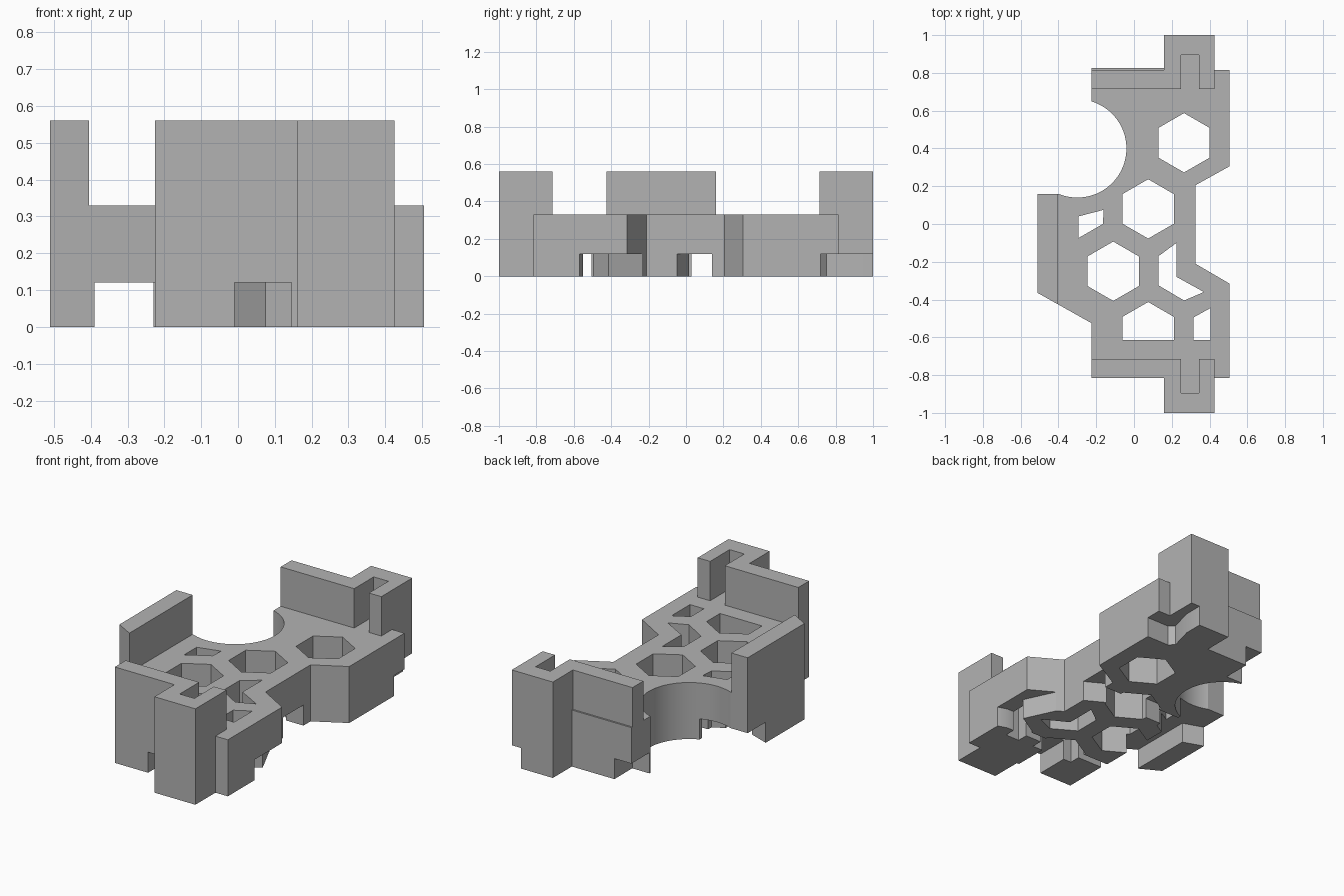
import bpy, bmesh, math

cube = bpy.data.objects.get("Cube")
if cube:
    bpy.data.objects.remove(cube, do_unlink=True)

grey = bpy.data.materials.new("plain grey")
grey.use_nodes = True
colour = (0.45, 0.45, 0.45, 1)
grey.diffuse_color = colour
grey.node_tree.nodes["Principled BSDF"].inputs["Base Color"].default_value = colour

PLATE_TOP, WALL_TOP, CHANNEL_TOP = 0.33, 0.56, 0.12


def prism(name, points, bottom, top):
    """Extrude a flat profile between two heights."""
    bm = bmesh.new()
    face = bm.faces.new([bm.verts.new((x, y, bottom)) for x, y in points])
    grown = bmesh.ops.extrude_face_region(bm, geom=[face])
    moved = [v for v in grown["geom"] if isinstance(v, bmesh.types.BMVert)]
    bmesh.ops.translate(bm, verts=moved, vec=(0, 0, top - bottom))
    bmesh.ops.recalc_face_normals(bm, faces=bm.faces)
    mesh = bpy.data.meshes.new(name)
    bm.to_mesh(mesh)
    bm.free()
    mesh.materials.append(grey)
    obj = bpy.data.objects.new(name, mesh)
    bpy.context.scene.collection.objects.link(obj)
    return obj


def ring(centre, radius, sides):
    """Regular polygon with a corner pointing along y."""
    turns = [math.tau * i / sides for i in range(sides)]
    return [(centre[0] + radius * math.sin(t), centre[1] + radius * math.cos(t)) for t in turns]


def rect(left, right, front, back):
    return [(left, front), (right, front), (right, back), (left, back)]


# Base plate outline, including the feet of both end towers
outline = [(-.51, .16), (-.51, -.365), (-.225, -.525), (-.225, -.815),
           (.16, -.815), (.16, -1), (.425, -1), (.425, -.815), (.505, -.815),
           (.505, -.315), (.325, -.21), (.325, .205), (.505, .305), (.505, .815),
           (.425, .815), (.425, 1), (.16, 1), (.16, .825), (-.225, .825), (-.225, .16)]
plate = prism("base_plate", outline, 0, PLATE_TOP)

# Openings through the whole plate: round bay, full hexagons, trimmed hexagons
through = [ring((-.3, .4), .26, 96)]
for centre in [(.265, .43), (.075, .08), (-.11, -.25)]:
    through.append(ring(centre, .157, 6))
through += [
    [(x, max(y, -.615)) for x, y in ring((.075, -.57), .157, 6) if y > -.7],
    [(.225, -.1), (.225, -.28), (.37, -.36), (.265, -.405), (.13, -.325), (.13, -.17)],
    [(.315, -.615), (.405, -.615), (.405, -.445), (.315, -.495)],
    [(-.295, -.075), (-.165, 0), (-.16, .075), (-.295, .04)],
]

# Shallow channels in the underside
channels = [
    rect(-.01, .145, -.9, -.58),
    rect(-.3, .4, -.55, -.505),
    [(.6, -.6), (.6, -.1), (.365, -.235), (.45, -.415), (.315, -.495), (.315, -.55), (.45, -.55)],
    rect(-.39, -.23, -.6, .3),
    [(-.6, .025), (-.39, -.05), (-.2, .025), (-.2, .3), (-.6, .3)],
    [(-.3, .03), (.185, .03), (.4, -.09), (.4, .14), (-.3, .14)],
    rect(-.3, -.115, .66, .9),
    [(.6, .72), (.6, 1.1), (.367, 1.1), (.367, .89), (.33, .75), (.36, .72)],
]

cutters = [prism("opening_cutter", p, -.1, WALL_TOP) for p in through]
cutters += [prism("channel_cutter", p, -.1, CHANNEL_TOP) for p in channels]
for cutter in cutters:
    cutter.hide_render = True
    cut = plate.modifiers.new("cut", 'BOOLEAN')
    cut.operation = 'DIFFERENCE'
    cut.solver = 'EXACT'
    cut.object = cutter

# Bake the cuts and drop the cutters
bpy.context.view_layer.update()
graph = bpy.context.evaluated_depsgraph_get()
baked = bpy.data.meshes.new_from_object(plate.evaluated_get(graph))
plate.modifiers.clear()
plate.data = baked
for cutter in cutters:
    bpy.data.objects.remove(cutter, do_unlink=True)

# End walls with a slotted tower, mirrored front to back
end_wall = [(-.225, -.815), (.16, -.815), (.16, -1), (.425, -1), (.425, -.715),
            (.345, -.715), (.345, -.895), (.25, -.895), (.25, -.715), (-.225, -.715)]
prism("front_wall", end_wall, PLATE_TOP, WALL_TOP)
prism("back_wall", [(x, -y) for x, y in end_wall], PLATE_TOP, WALL_TOP)

# Side wall with its slanted front end
prism("side_wall", [(-.51, -.365), (-.405, -.424), (-.405, .16), (-.51, .16)], PLATE_TOP, WALL_TOP)

# Smooth the round bay only
bpy.ops.object.select_all(action='DESELECT')
plate.select_set(True)
bpy.context.view_layer.objects.active = plate
bpy.ops.object.shade_smooth_by_angle(angle=math.radians(20))
